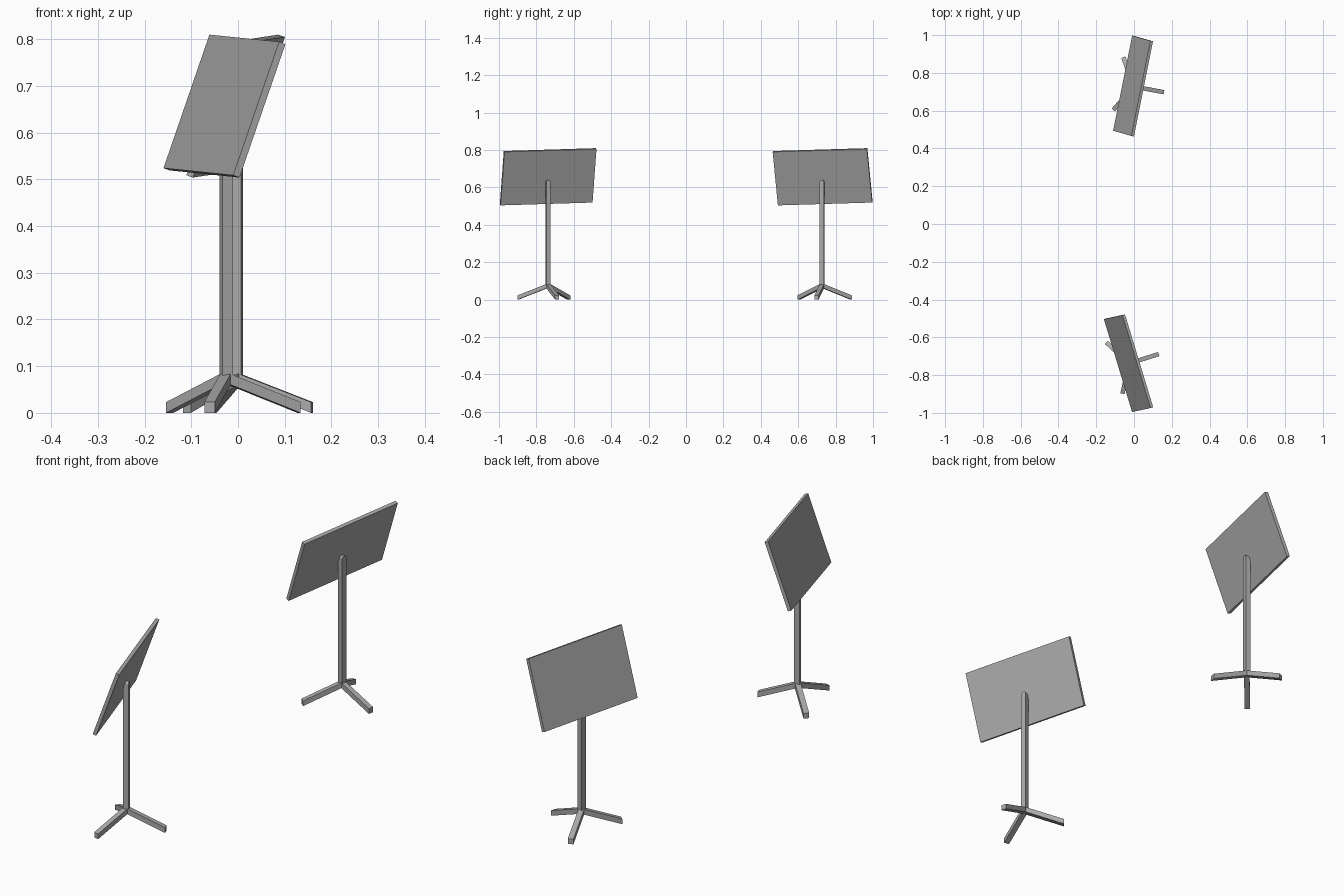
import bpy, bmesh
from math import radians
from mathutils import Matrix, Vector

cube = bpy.data.objects.get("Cube")
if cube:
    bpy.data.objects.remove(cube, do_unlink=True)

grey = bpy.data.materials.new("stand grey")
grey.use_nodes = True
colour = (0.4, 0.4, 0.4, 1)
grey.diffuse_color = colour
grey.node_tree.nodes["Principled BSDF"].inputs["Base Color"].default_value = colour

BAR = 0.023        # thickness of post and legs
REACH = 0.164      # leg length in plan
DROP = 0.063       # height lost along a leg


def make_object(name, bm, matrix):
    bmesh.ops.recalc_face_normals(bm, faces=bm.faces)
    mesh = bpy.data.meshes.new(name)
    bm.to_mesh(mesh)
    bm.free()
    mesh.materials.append(grey)
    obj = bpy.data.objects.new(name, mesh)
    obj.matrix_world = matrix
    bpy.context.collection.objects.link(obj)
    return obj


def box(size, centre):
    bm = bmesh.new()
    bmesh.ops.create_cube(bm, size=1)
    bmesh.ops.scale(bm, vec=size, verts=bm.verts)
    bmesh.ops.translate(bm, vec=centre, verts=bm.verts)
    return bm


def music_stand(label, x, y, turn):
    base = Matrix.Translation((x, y, 0)) @ Matrix.Rotation(radians(turn), 4, 'Z')

    # Square post with its top rounded across the width
    low, high = 0.062, 0.64
    bm = box((BAR, BAR, high - low), (0, 0, (low + high) / 2))
    top_edges = [e for e in bm.edges
                 if all(v.co.z > 0.6 for v in e.verts)
                 and abs(e.verts[0].co.x - e.verts[1].co.x) > 0.01]
    bmesh.ops.bevel(bm, geom=top_edges, offset=0.0105, segments=3,
                    profile=0.5, affect='EDGES')
    make_object(label + "_post", bm, base)

    # Three sloping legs with upright ends
    for i in range(3):
        bm = box((REACH, BAR, BAR), (REACH / 2, 0, BAR / 2))
        for v in bm.verts:
            v.co.z += DROP * (1 - v.co.x / REACH)
        spin = Matrix.Rotation(radians(120 * i), 4, 'Z')
        make_object(f"{label}_leg_{i + 1}", bm, base @ spin)

    # Tilted, slightly crooked desk
    tilt = Matrix.Rotation(radians(19.3), 4, 'Y') @ Matrix.Rotation(radians(1.8), 4, 'X')
    desk = Matrix.Translation((-0.003, 0.002, 0.657)) @ tilt
    make_object(label + "_desk", box((0.015, 0.514, 0.303), (0, 0, 0)), base @ desk)


music_stand("front_stand", -0.0255, -0.738, 17.5)
music_stand("back_stand", -0.0025, 0.728, -10.7)
